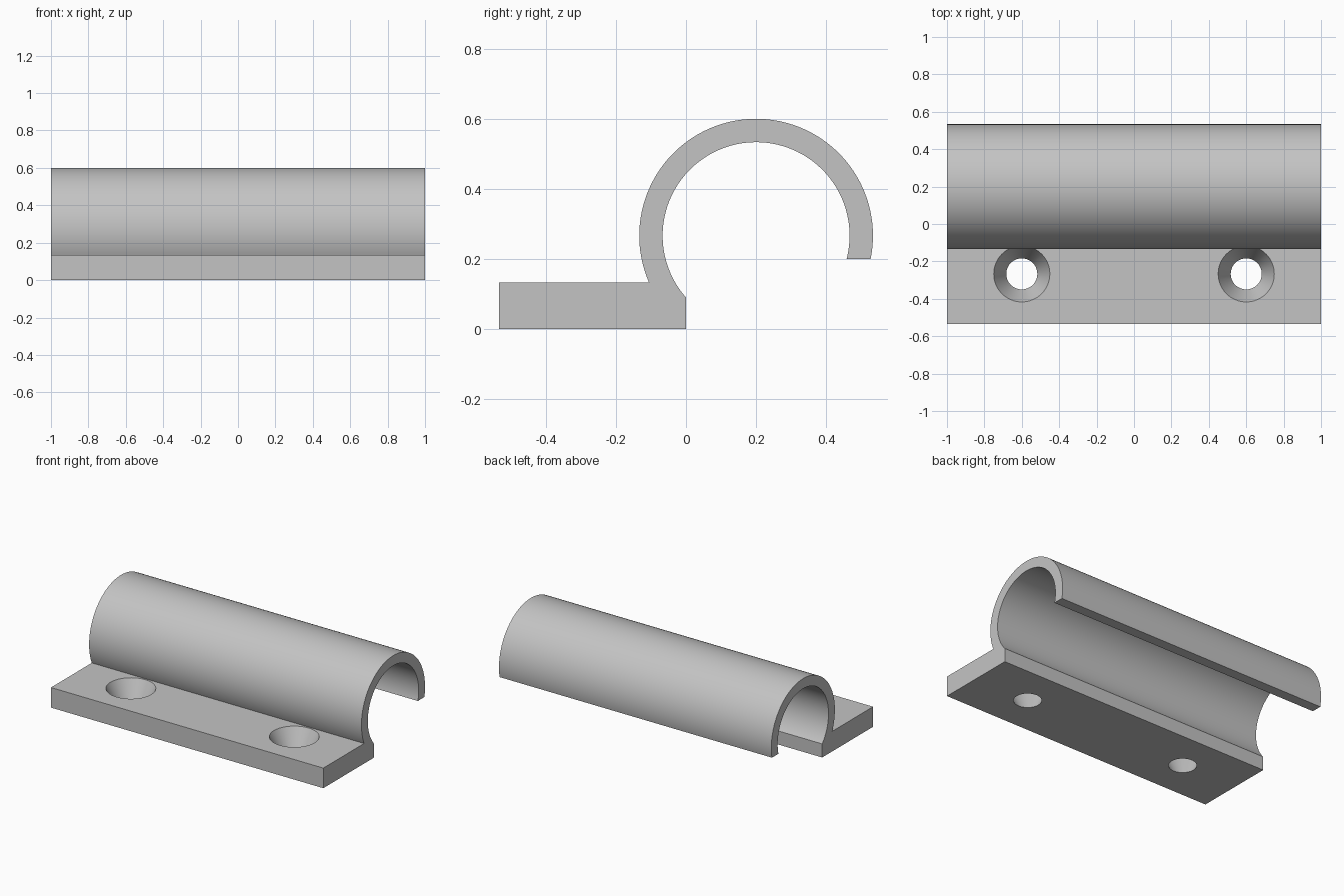
import bpy
import bmesh
from math import asin, acos, cos, sin, pi

cube = bpy.data.objects.get("Cube")
if cube:
    bpy.data.objects.remove(cube)

# Main dimensions
HALF_LEN = 1.0
FRONT_Y = -8 / 15
PLATE_H = 2 / 15
LIP_Z = 0.2
CY, CZ = 0.2, 4 / 15
R_OUT, R_IN = 1 / 3, 4 / 15
STEPS = 96

# Single grey material
grey = bpy.data.materials.new("plain_grey")
grey.use_nodes = True
colour = (0.55, 0.55, 0.55, 1)
grey.diffuse_color = colour
grey.node_tree.nodes["Principled BSDF"].inputs["Base Color"].default_value = colour


def arc(radius, start, end):
    """Points in the y-z plane around the tube axis."""
    angles = [start + (end - start) * i / STEPS for i in range(STEPS + 1)]
    return [(CY + radius * cos(a), CZ + radius * sin(a)) for a in angles]


# Section: foot plate running into an open C-shaped tube
foot = pi - asin((PLATE_H - CZ) / R_OUT)
lip_out = asin((LIP_Z - CZ) / R_OUT)
lip_in = asin((LIP_Z - CZ) / R_IN)
inner_end = 2 * pi - acos(-CY / R_IN)
profile = [(0, 0), (FRONT_Y, 0), (FRONT_Y, PLATE_H)]
profile += arc(R_OUT, foot, lip_out)
profile += arc(R_IN, lip_in, inner_end)

# Extrude the section along x
bm = bmesh.new()
face = bm.faces.new([bm.verts.new((-HALF_LEN, y, z)) for y, z in profile])
result = bmesh.ops.extrude_face_region(bm, geom=[face])
moved = [v for v in result["geom"] if isinstance(v, bmesh.types.BMVert)]
bmesh.ops.translate(bm, verts=moved, vec=(2 * HALF_LEN, 0, 0))
bmesh.ops.recalc_face_normals(bm, faces=bm.faces)
mesh = bpy.data.meshes.new("clip_bracket")
bm.to_mesh(mesh)
bm.free()
bracket = bpy.data.objects.new("clip_bracket", mesh)
bpy.context.collection.objects.link(bracket)
mesh.materials.append(grey)

# Conical screw holes, wide at the top
R_TOP, R_BOTTOM, MARGIN = 0.15, 0.083, 0.004
slope = (R_TOP - R_BOTTOM) / PLATE_H
for side in (-1, 1):
    bpy.ops.mesh.primitive_cone_add(
        vertices=64,
        radius1=R_BOTTOM - slope * MARGIN,
        radius2=R_TOP + slope * MARGIN,
        depth=PLATE_H + 2 * MARGIN,
        location=(side * 0.6, -4 / 15, PLATE_H / 2))
    cutter = bpy.context.object
    cutter.name = "screw_hole_cutter"
    cutter.data.materials.append(grey)
    cutter.hide_render = True
    cut = bracket.modifiers.new("screw_hole", 'BOOLEAN')
    cut.operation = 'DIFFERENCE'
    cut.solver = 'EXACT'
    cut.object = cutter
    bpy.ops.object.select_all(action='DESELECT')
    bracket.select_set(True)
    bpy.context.view_layer.objects.active = bracket
    bpy.ops.object.modifier_apply(modifier=cut.name)
    bpy.data.objects.remove(cutter)

# Smooth curved walls, crisp edges
bpy.ops.object.shade_smooth_by_angle(angle=pi / 7)
